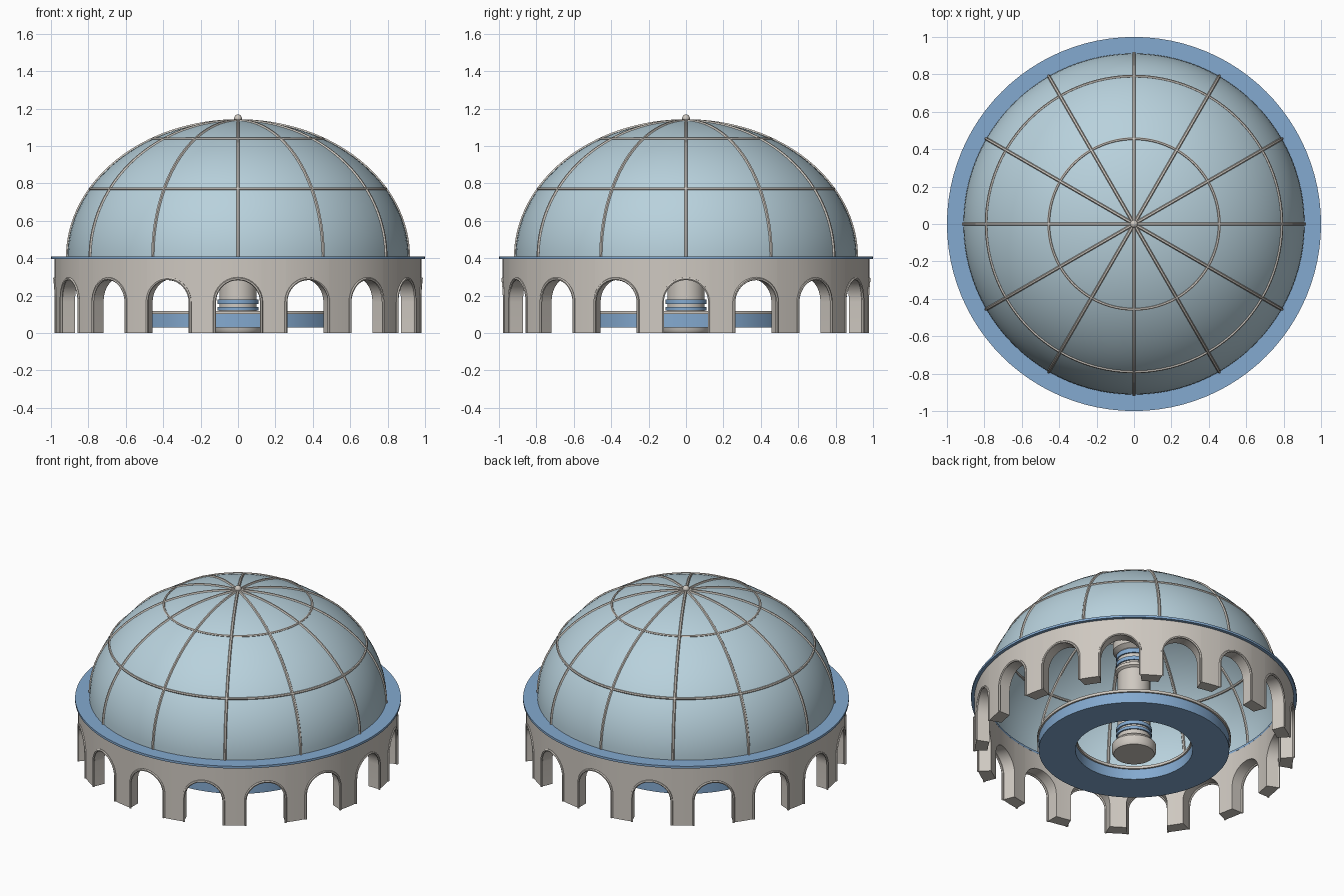
import bpy, bmesh
from math import sin, cos, asin, pi, radians

if "Cube" in bpy.data.objects:
    bpy.data.objects.remove(bpy.data.objects["Cube"], do_unlink=True)


def material(name, color):
    m = bpy.data.materials.new(name)
    m.use_nodes = True
    m.diffuse_color = (*color, 1)
    m.node_tree.nodes["Principled BSDF"].inputs["Base Color"].default_value = (*color, 1)
    return m


STONE = material("warm stone", (0.62, 0.58, 0.53))
BLUE = material("blue trim", (0.23, 0.40, 0.63))
GLASS = material("pale blue dome", (0.48, 0.64, 0.72))


def smooth(ob):
    bpy.ops.object.select_all(action='DESELECT')
    ob.select_set(True)
    bpy.context.view_layer.objects.active = ob
    bpy.ops.object.shade_smooth_by_angle(angle=radians(35))


def finish(bm, name, mat):
    bmesh.ops.remove_doubles(bm, verts=bm.verts, dist=1e-5)
    bmesh.ops.recalc_face_normals(bm, faces=bm.faces)
    me = bpy.data.meshes.new(name)
    bm.to_mesh(me)
    bm.free()
    ob = bpy.data.objects.new(name, me)
    bpy.context.collection.objects.link(ob)
    me.materials.append(mat)
    smooth(ob)
    return ob


def lathe(name, profile, mat, steps=96, closed=False):
    """Spin an (r, z) profile around the vertical axis."""
    bm = bmesh.new()
    vs = [bm.verts.new((r, 0, z)) for r, z in profile]
    edges = [bm.edges.new(p) for p in zip(vs, vs[1:])]
    if closed:
        edges.append(bm.edges.new((vs[-1], vs[0])))
    bmesh.ops.spin(bm, geom=vs + edges, cent=(0, 0, 0), axis=(0, 0, 1),
                   angle=2 * pi, steps=steps, use_merge=True)
    return finish(bm, name, mat)


def ring(name, r0, r1, z0, z1, mat):
    return lathe(name, [(r0, z0), (r1, z0), (r1, z1), (r0, z1)], mat, closed=True)


def tubes(name, paths, radius, mat, cyclic=False):
    """Round rods along a list of point paths, turned into one mesh."""
    cu = bpy.data.curves.new(name, 'CURVE')
    cu.dimensions = '3D'
    cu.bevel_depth = radius
    cu.bevel_resolution = 1
    for pts in paths:
        sp = cu.splines.new('POLY')
        sp.points.add(len(pts) - 1)
        for p, co in zip(sp.points, pts):
            p.co = (*co, 1)
        sp.use_cyclic_u = cyclic
    cu.materials.append(mat)
    ob = bpy.data.objects.new(name, cu)
    bpy.context.collection.objects.link(ob)
    bpy.ops.object.select_all(action='DESELECT')
    ob.select_set(True)
    bpy.context.view_layer.objects.active = ob
    bpy.ops.object.convert(target='MESH')
    smooth(bpy.context.view_layer.objects.active)


def polar(r, a, z):
    return (r * sin(a), -r * cos(a), z)


# Arcade wall: sixteen bays, each with a round arch
BAYS, R_OUT, R_IN, TOP = 16, 0.98, 0.90, 0.395
HALF, SPRING = 0.125, 0.165
pitch = 2 * pi / BAYS
arch = [(-HALF, 0)]
arch += [(-HALF * cos(pi * i / 20), SPRING + HALF * sin(pi * i / 20)) for i in range(21)]
arch += [(HALF, 0)]

bm = bmesh.new()
stations = []
for b in range(BAYS):
    mid = b * pitch
    for x, z in arch:
        ao, ai = mid + asin(x / R_OUT), mid + asin(x / R_IN)
        stations.append((x, [bm.verts.new(polar(r, a, h)) for r, a, h in
                             ((R_OUT, ao, z), (R_OUT, ao, TOP), (R_IN, ai, TOP), (R_IN, ai, z))]))
    edge = mid + pitch / 2
    stations.append((None, [bm.verts.new(polar(r, edge, h)) for r, h in
                            ((R_OUT, 0), (R_OUT, TOP), (R_IN, TOP), (R_IN, 0))]))
for i, (xa, p) in enumerate(stations):
    xb, q = stations[(i + 1) % len(stations)]
    jamb = xa is not None and xb is not None and abs(xa - xb) < 1e-6
    for k in ([3] if jamb else range(4)):
        n = (k + 1) % 4
        bm.faces.new((p[k], p[n], q[n], q[k]))
finish(bm, "arcade_wall", STONE)

# Rounded moulding around every arch opening
tubes("arch_mouldings",
      [[polar(R_OUT, b * pitch + asin(x / R_OUT), z) for x, z in arch] for b in range(BAYS)],
      0.008, STONE)

# Ledge and dome shell
ring("dome_ledge", 0.90, 1.0, 0.395, 0.41, BLUE)
DOME_R, DOME_H, DOME_Z = 0.912, 0.73, 0.405


def dome_point(lat):
    return DOME_R * cos(lat), DOME_Z + DOME_H * sin(lat)


lathe("dome_shell", [dome_point(pi / 2 * i / 32) for i in range(33)], GLASS)

# Dome ribs, hoops and finial
lats = [pi / 2 * i / 32 for i in range(33)]
tubes("dome_ribs",
      [[polar(dome_point(t)[0], k * pi / 6, dome_point(t)[1]) for t in lats] for k in range(12)],
      0.009, STONE)
tubes("dome_hoops",
      [[polar(dome_point(t)[0], k * pi / 48, dome_point(t)[1]) for k in range(96)]
       for t in (pi / 6, pi / 3)],
      0.008, STONE, cyclic=True)
bpy.ops.mesh.primitive_uv_sphere_add(segments=24, ring_count=12, radius=0.021,
                                     location=(0, 0, 1.147))
finial = bpy.context.object
finial.name = "dome_finial"
finial.data.materials.append(STONE)
smooth(finial)

# Raised ring bench with a stone top
ring("bench_ring", 0.36, 0.585, 0.03, 0.10, BLUE)
ring("bench_top", 0.35, 0.595, 0.10, 0.118, STONE)

# Central column with base, capital and coloured bands
lathe("column", [(0, 0), (0.125, 0), (0.135, 0.015), (0.135, 0.06), (0.12, 0.08),
                 (0.1, 0.09), (0.1, 0.56), (0.115, 0.57), (0.115, 0.59), (0.1, 0.6),
                 (0.1, 0.7), (0.13, 0.72), (0.13, 0.77), (0, 0.77)], STONE, steps=48)
for i, (z0, z1) in enumerate(((0.12, 0.14), (0.155, 0.178), (0.61, 0.635), (0.66, 0.69))):
    ring(f"column_band_{i + 1}", 0.098, 0.109, z0, z1, BLUE)
